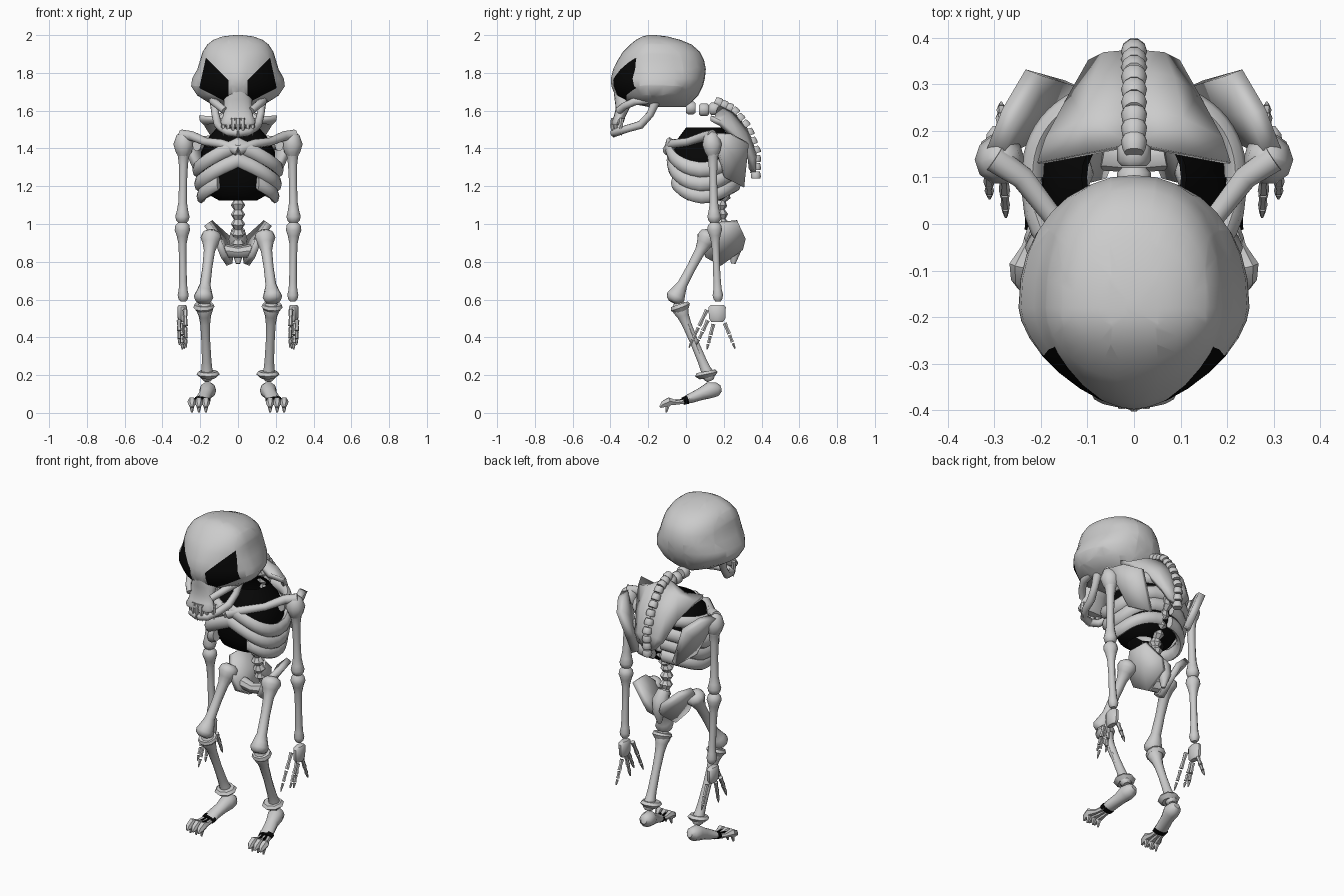
import bpy, bmesh, math
from mathutils import Vector as V

if "Cube" in bpy.data.objects:
    bpy.data.objects.remove(bpy.data.objects["Cube"])


def material(name, c):
    m = bpy.data.materials.new(name)
    m.diffuse_color = (c, c, c, 1)
    m.use_nodes = True
    m.node_tree.nodes["Principled BSDF"].inputs["Base Color"].default_value = m.diffuse_color
    return m


BONE = material("bone_grey", 0.6)
BLACK = material("black", 0.002)


def finish(name, bm, mirror=False, mat=BONE, thick=0, angle=45):
    bmesh.ops.recalc_face_normals(bm, faces=bm.faces[:])
    me = bpy.data.meshes.new(name)
    bm.to_mesh(me)
    bm.free()
    ob = bpy.data.objects.new(name, me)
    bpy.context.collection.objects.link(ob)
    me.materials.append(mat)
    for o in bpy.context.selected_objects:
        o.select_set(False)
    ob.select_set(True)
    bpy.context.view_layer.objects.active = ob
    bpy.ops.object.shade_smooth_by_angle(angle=math.radians(angle))
    if thick:
        s = ob.modifiers.new("thickness", 'SOLIDIFY')
        s.thickness, s.offset = thick, 0
    if mirror:
        ob.modifiers.new("mirror", 'MIRROR')
    return ob


def loft(bm, rings, cap=True):
    vs = [[bm.verts.new(p) for p in r] for r in rings]
    n = len(vs[0])
    for a, b in zip(vs, vs[1:]):
        for i in range(n):
            bm.faces.new((a[i], a[(i + 1) % n], b[(i + 1) % n], b[i]))
    if cap:
        bm.faces.new(vs[0][::-1])
        bm.faces.new(vs[-1])


def tube(bm, pts, radii, ref=(1, 0, 0), sides=10):
    """Swept bone; each radius is a number or (along ref, across)."""
    pts = [V(p) for p in pts]
    rings = []
    for i, (p, r) in enumerate(zip(pts, radii)):
        ra, rb = r if isinstance(r, tuple) else (r, r)
        t = (pts[min(i + 1, len(pts) - 1)] - pts[max(i - 1, 0)]).normalized()
        b = t.cross(V(ref)).normalized()
        a = b.cross(t)
        ang = [2 * math.pi * k / sides for k in range(sides)]
        rings.append([p + a * ra * math.cos(q) + b * rb * math.sin(q) for q in ang])
    loft(bm, rings)


def bone(bm, a, b, r0, r1, mid):
    """Long bone with a knob at each end."""
    a, b = V(a), V(b)
    fr = (0, .04, .1, .17, .27, .5, .75, .85, .92, .97, 1)
    rr = (r0 * .5, r0 * .9, r0, r0 * .75, mid * 1.15, mid, mid * 1.1, r1 * .8, r1, r1 * .85, r1 * .5)
    tube(bm, [a.lerp(b, f) for f in fr], rr)


def plate(name, pts, thick):
    bm = bmesh.new()
    vs = [bm.verts.new(p) for p in pts]
    c = bm.verts.new(sum((V(p) for p in pts), V()) / len(pts))
    for i in range(len(vs)):
        bm.faces.new((vs[i - 1], vs[i], c))
    return finish(name, bm, True, thick=thick, angle=35)


def squircle(z, yf, yb, w, yc, n, e, ef=None):
    """Oval ring with its own roundness e at the back and ef at the front."""
    out = []
    for k in range(n):
        c, s = math.cos(2 * math.pi * k / n), math.sin(2 * math.pi * k / n)
        ry = (yb - yc) if s > 0 else (yc - yf)
        q = e if s > 0 or ef is None else ef
        out.append(V((w * math.copysign(abs(c) ** q, c), yc + ry * math.copysign(abs(s) ** q, s), z)))
    return out


# Cranium: stacked rings, eye outlines cut in and coloured black
bm = bmesh.new()
prof = [(1.62, -.2, 0, .09, 1), (1.645, -.33, .03, .16, 1.2), (1.68, -.375, .065, .215, 1.25), (1.73, -.395, .09, .248, 1.25),
        (1.77, -.398, .1, .243, 1.25), (1.82, -.385, .105, .215, 1.15), (1.87, -.36, .095, .2, 1.05), (1.91, -.335, .075, .188, 1),
        (1.95, -.295, .03, .163, 1), (1.975, -.265, -.03, .13, 1), (1.993, -.23, -.1, .08, 1), (2.0, -.2, -.16, .02, 1)]
loft(bm, [squircle(z, f, b, w, -.18, 32, .9, q) for z, f, b, w, q in prof])
eye = [(.17, 1.88), (.205, 1.72), (.05, 1.64), (.05, 1.76)]
for s in (-1, 1):
    for i in range(4):
        (x0, z0), (x1, z1) = eye[i - 1], eye[i]
        bmesh.ops.bisect_plane(bm, geom=bm.verts[:] + bm.edges[:] + bm.faces[:], dist=1e-5,
                               plane_co=(s * x0, 0, z0), plane_no=(z1 - z0, 0, -s * (x1 - x0)))
for f in bm.faces:
    c = f.calc_center_median()
    side = [(b[0] - a[0]) * (c.z - a[1]) - (b[1] - a[1]) * (abs(c.x) - a[0])
            for a, b in zip(eye, eye[1:] + eye[:1])]
    f.material_index = int(c.y < -.2 and all(d < 0 for d in side))
finish("cranium", bm).data.materials.append(BLACK)

# Snout with pointed teeth
bm = bmesh.new()
loft(bm, [squircle(z, f, b, w, (f + b) / 2, 16, .9) for z, f, b, w in
          [(1.72, -.385, -.28, .04), (1.66, -.378, -.27, .075), (1.61, -.372, -.3, .075), (1.57, -.382, -.32, .08),
           (1.54, -.395, -.33, .092), (1.525, -.392, -.34, .085)]])
finish("snout", bm)
bm = bmesh.new()
for k in range(-3, 4):
    x, y = k * .026, -.385 + .005 * k * k
    tube(bm, [(x, y, 1.56), (x, y - .006, 1.52), (x, y, 1.455 + .004 * abs(k))], (.014, .013, .001), sides=6)
finish("teeth", bm)

# Cheek bones and lower jaw, curving back to the cranium
bm = bmesh.new()
tube(bm, [(.07, -.355, 1.6), (.1, -.325, 1.625), (.13, -.27, 1.65), (.14, -.2, 1.655)],
     (.02, .02, .022, .02), ref=(0, 0, 1))
tube(bm, [(0, -.38, 1.482), (.05, -.365, 1.487), (.085, -.31, 1.505), (.105, -.24, 1.525), (.12, -.19, 1.58), (.125, -.16, 1.65)],
     (.022, .022, .02, .022, .02, .025), ref=(0, 0, 1))
finish("jaw", bm, True)

# Neck vertebrae and zigzag inner spine
bm = bmesh.new()
for y, z in ((.025, 1.615), (.095, 1.605), (.15, 1.61)):
    tube(bm, [(0, y - .026, z), (0, y - .015, z), (0, y + .015, z), (0, y + .026, z)], (.026, .036, .036, .026))
finish("neck_vertebrae", bm)
bm = bmesh.new()
path = [V(p) for p in ((0, .22, .9), (0, .19, 1.0), (0, .18, 1.1), (0, .22, 1.2), (0, .27, 1.3), (0, .27, 1.42), (0, .22, 1.53), (0, .16, 1.61))]
pts, rad = [], []
for a, b in zip(path, path[1:]):
    for j in range(4):
        pts.append(a.lerp(b, j / 4))
        rad.append(.022 if j % 2 else .038)
tube(bm, pts, rad, sides=8)
finish("spine", bm, angle=25)

# Row of beads down the hunched back
bm = bmesh.new()
ctrl = [V((0, *p)) for p in ((.17, 1.645), (.25, 1.605), (.325, 1.51), (.372, 1.38), (.37, 1.26))]
for i in range(12):
    f = i / 11 * 3.999
    a, b = ctrl[int(f)], ctrl[int(f) + 1]
    c, d = a.lerp(b, f % 1), (b - a).normalized() * .0185
    tube(bm, [c - d, c - d * .5, c + d * .5, c + d], (.021, .025, .028, .025))
finish("back_beads", bm)

# Hump plate spread over the upper back
bm = bmesh.new()
rows = [((0, .17, 1.62), (.1, .15, 1.555), (.205, .13, 1.56)), ((0, .25, 1.58), (.1, .22, 1.57), (.185, .18, 1.535)),
        ((0, .32, 1.49), (.08, .305, 1.475), (.13, .27, 1.45)), ((0, .36, 1.37), (.06, .355, 1.36), (.09, .34, 1.34)),
        ((0, .355, 1.27), (.03, .355, 1.28), (.045, .345, 1.29))]
g = [[bm.verts.new(p) for p in r] for r in rows]
for a, b in zip(g, g[1:]):
    for i in range(2):
        bm.faces.new((a[i], a[i + 1], b[i + 1], b[i]))
finish("hump_plate", bm, True, thick=.03)

# Ribs: half hoops from spine to breastbone, mirrored
bm = bmesh.new()
for zb, zs, zc, end, h in ((1.44, 1.42, 1.42, .5, .035), (1.36, 1.285, 1.385, 1, .04),
                           (1.29, 1.21, 1.305, 1, .04), (1.21, 1.145, 1.23, .87, .038)):
    rings = []
    for k in range(15):
        t = math.pi * (.04 + (end - .04) * k / 14)
        s, c = math.sin(t), math.cos(t)
        n = V((s, c, 0))
        shrink = 1 - max(0, 1.26 - zs) * .9
        e = .7 if c < 0 else .9
        x = max(s, 0) ** e
        z = zs + ((zb - zs) * c ** 1.3 if c > 0 else (zc - zs) * (1 - x) + .035 * abs(c))
        p = V((.218 * shrink * x, .1 + math.copysign(abs(c) ** e, c) * .187 * shrink, z))
        rings.append([p + n * .024 * math.cos(q) + V((0, 0, h * math.sin(q)))
                      for q in [math.pi * j / 4 for j in range(8)]])
    loft(bm, rings)
finish("ribs", bm, True)

# Dark chest cavity, open above and below
bm = bmesh.new()
loft(bm, [squircle(z, .1 - r, .1 + r * .95, r * 1.12, .1, 24, .85) for z, r in
          ((1.125, .09), (1.15, .13), (1.22, .165), (1.3, .178), (1.38, .175), (1.45, .145), (1.51, .1))], cap=False)
finish("chest_cavity", bm, mat=BLACK)

# Collar bones, shoulder knobs and shoulder blades
bm = bmesh.new()
tube(bm, [(.3, .14, 1.47), (.24, .1, 1.465), (.17, .01, 1.435), (.09, -.07, 1.425), (0, -.095, 1.39)],
     (.03, .026, .022, .024, .03), ref=(0, 0, 1))
finish("collar_bones", bm, True)
bm = bmesh.new()
tube(bm, [(.28, .135, 1.485), (.284, .135, 1.465), (.288, .138, 1.42), (.288, .14, 1.38), (.29, .14, 1.355)],
     (.02, .042, .054, .042, .026))
finish("shoulder_knobs", bm, True)
plate("shoulder_blades", [(.3, .15, 1.475), (.265, .24, 1.475), (.215, .325, 1.43), (.13, .3, 1.2), (.2, .2, 1.25)], .04)

# Arms
bm = bmesh.new()
bone(bm, (.287, .14, 1.43), (.295, .15, 1.005), .04, .038, .021)
bone(bm, (.295, .15, 1.01), (.29, .17, .59), .041, .029, .019)
finish("arm_bones", bm, True)

# Hands: palm and separated finger segments
bm = bmesh.new()
tube(bm, [(.295, .165, .572), (.295, .165, .56), (.295, .165, .5), (.295, .165, .48)],
     ((.018, .035), (.026, .048), (.024, .046), (.016, .032)))
for a, b in (((.28, .11, .545), (.275, .015, .345)), ((.312, .115, .49), (.31, .055, .36)),
             ((.3, .145, .47), (.295, .11, .335)), ((.285, .205, .475), (.285, .26, .34))):
    a, b = V(a), V(b)
    for f0, f1, r in ((0, .42, .013), (.47, .74, .011), (.79, 1, .009)):
        m = a.lerp(b, f0), a.lerp(b, (f0 + f1) / 2), a.lerp(b, f1)
        tube(bm, m, (r, r * .75, r * (.35 if f1 == 1 else .95)), sides=6)
finish("hands", bm, True)

# Pelvis: flared wings, tail bone and pubic bridge
plate("pelvis_wings", [(.165, .17, 1.0), (.15, .275, 1.01), (.06, .31, .93), (.035, .295, .87),
                       (.045, .18, .785), (.075, .1, .83), (.11, .09, .92)], .035)
bm = bmesh.new()
tube(bm, [(0, .21, .97), (0, .24, .92), (0, .26, .86), (0, .25, .79)], (.035, .05, .035, .012), sides=8)
tube(bm, [(-.07, .15, .86), (0, .14, .85), (.07, .15, .86)], (.035, .03, .035), ref=(0, 0, 1), sides=8)
finish("pelvis_bridge", bm)

# Legs: thigh, shin with kneecap disc and ankle disc, thin outer shin bone
bm = bmesh.new()
bone(bm, (.138, .13, .96), (.186, -.07, .585), .056, .052, .026)
bone(bm, (.178, -.045, .585), (.162, .13, .17), .044, .036, .023)
tube(bm, [(.18, -.035, .575), (.18, -.03, .56), (.178, -.022, .54)], (.05, .056, .04))
tube(bm, [(.158, .105, .22), (.158, .108, .205), (.158, .112, .185)], (.05, .062, .04), sides=8)
tube(bm, [(.19, -.01, .53), (.186, .05, .37), (.178, .11, .21)], (.01, .008, .01), sides=6)
finish("leg_bones", bm, True)

# Feet with hooked toes and a dark joint band
bm = bmesh.new()
tube(bm, [(.153, .185, .13), (.155, .165, .125), (.16, .125, .12), (.17, .08, .1), (.183, .03, .08), (.19, -.005, .067)],
     (.018, .038, .045, (.036, .034), (.038, .028), (.042, .021)))
for x0, x1 in ((.172, .17), (.192, .207), (.212, .244)):
    tube(bm, [(x0, .0, .062), ((x0 + x1) / 2, -.05, .055), (x1, -.09, .06), (x1, -.12, .046), (x1, -.138, .03)],
         (.014, .013, .024, .02, .006), sides=6)
    tube(bm, [(x1, -.095, .05), (x1, -.105, .002)], (.016, .005), sides=6)
finish("feet", bm, True)
bm = bmesh.new()
tube(bm, [(.189, .008, .07), (.192, -.016, .062)], ((.045, .024), (.043, .021)))
for x in (.182, .206):
    tube(bm, [(x - .003, -.01, .065), (x + .008, -.085, .06)], (.01, .01), sides=6)
finish("foot_joints", bm, True, mat=BLACK)
